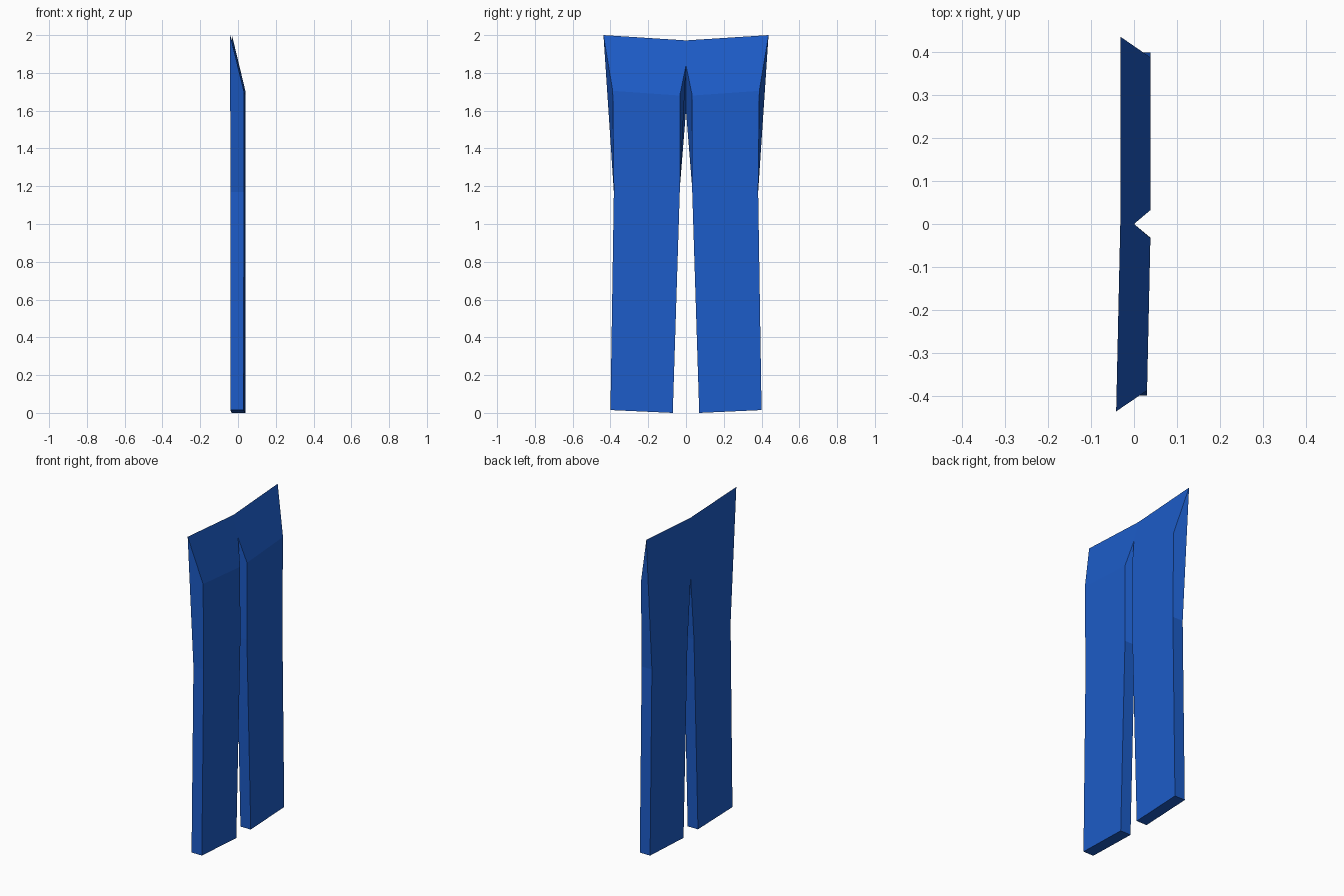
import bpy, bmesh

if "Cube" in bpy.data.objects:
    bpy.data.objects.remove(bpy.data.objects["Cube"])

mat = bpy.data.materials.new("blue")
mat.diffuse_color = (0.012, 0.107, 0.578, 1)
mat.use_nodes = True
mat.node_tree.nodes["Principled BSDF"].inputs["Base Color"].default_value = mat.diffuse_color

bm = bmesh.new()

# Profiles of one half as (y, z); the halves differ by a slight bend at y = 0
leg = {"foot_in": (0.07, 0.0), "foot_out": (0.40, 0.015),
       "mid_out": (0.382, 1.17), "mid_in": (0.032, 1.2)}
back = {**leg, "top_out": (0.437, 2.0), "top_mid": (0.0, 1.972), "crotch": (0.0, 1.6)}
front = {**leg, "top_out": (0.388, 1.705), "top_in": (0.033, 1.68)}


def half(s):
    def vert(x, p):
        y = s * p[0]
        return bm.verts.new((x + 0.022 * min(y, 0), y, p[1]))

    b = {k: vert(-0.032, p) for k, p in back.items()}
    f = {k: vert(0.039, p) for k, p in front.items()}
    apex = vert(0.0, (0.0, 1.84))
    # Back and front panels
    bm.faces.new([b[k] for k in ("foot_in", "foot_out", "mid_out", "top_out",
                                 "top_mid", "crotch", "mid_in")])
    bm.faces.new([f[k] for k in ("foot_in", "foot_out", "mid_out", "top_out",
                                 "top_in", "mid_in")])
    # Sloped top bevel and upper wall of the notch
    bm.faces.new([b["top_out"], b["top_mid"], apex, f["top_in"], f["top_out"]])
    bm.faces.new([b["crotch"], apex, f["top_in"], f["mid_in"], b["mid_in"]])
    # Remaining side walls
    rim = ("mid_in", "foot_in", "foot_out", "mid_out", "top_out")
    for p, q in zip(rim, rim[1:]):
        bm.faces.new([b[p], f[p], f[q], b[q]])


for side in (1, -1):
    half(side)

# Weld the halves along the centre
bmesh.ops.remove_doubles(bm, verts=bm.verts, dist=0.0005)
bmesh.ops.recalc_face_normals(bm, faces=bm.faces)
mesh = bpy.data.meshes.new("forked_panel")
bm.to_mesh(mesh)
bm.free()
mesh.materials.append(mat)
obj = bpy.data.objects.new("forked_panel", mesh)
bpy.context.collection.objects.link(obj)
